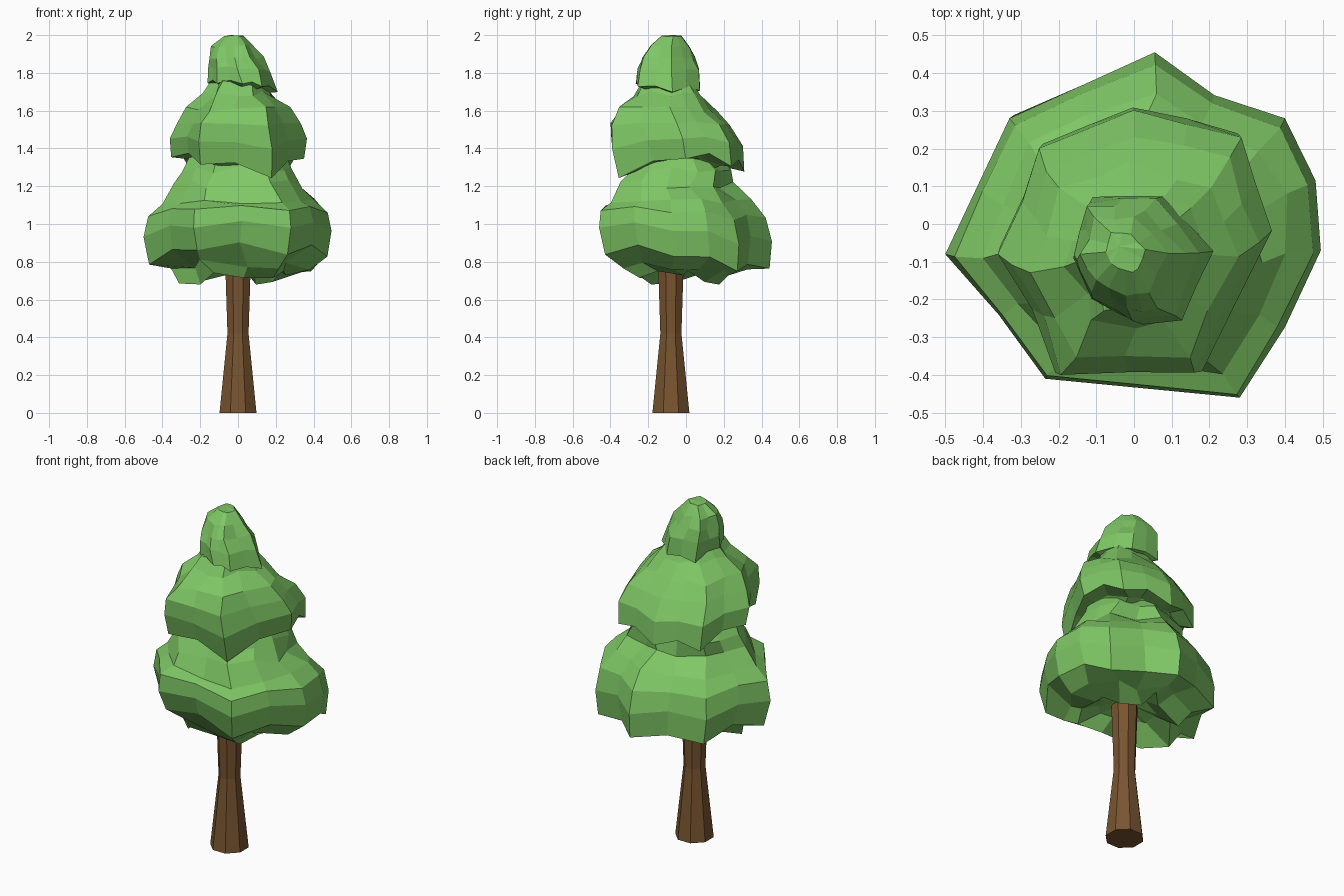
import bpy, math, random
from mathutils import Vector

if "Cube" in bpy.data.objects:
    bpy.data.objects.remove(bpy.data.objects["Cube"])

random.seed(4)


def material(name, color):
    m = bpy.data.materials.new(name)
    m.diffuse_color = color
    m.use_nodes = True
    m.node_tree.nodes["Principled BSDF"].inputs["Base Color"].default_value = m.diffuse_color
    return m


leaf = material("leaf_green", (0.21, 0.57, 0.13, 1))
bark = material("bark_brown", (0.19, 0.09, 0.03, 1))


def loft(name, rings, mat, bottom=None, top=None):
    """Join rings listed from top to bottom; close ends with a point or an n-gon."""
    n = len(rings[0])
    verts = [v for r in rings for v in r]
    faces = []
    for k in range(len(rings) - 1):
        for i in range(n):
            j = (i + 1) % n
            faces.append((k*n + i, (k+1)*n + i, (k+1)*n + j, k*n + j))
    base = (len(rings) - 1) * n
    if top:
        verts.append(top)
        t = len(verts) - 1
        faces += [(t, i, (i + 1) % n) for i in range(n)]
    else:
        faces.append(tuple(range(n)))
    if bottom:
        verts.append(bottom)
        b = len(verts) - 1
        faces += [(b, base + (i + 1) % n, base + i) for i in range(n)]
    else:
        faces.append(tuple(base + i for i in reversed(range(n))))
    me = bpy.data.meshes.new(name)
    me.from_pydata([tuple(v) for v in verts], [], faces)
    me.materials.append(mat)
    ob = bpy.data.objects.new(name, me)
    bpy.context.collection.objects.link(ob)
    return ob


def tier(name, center, corners, profile, mid_lift, top, bottom, jitter):
    """Leaf skirt: corners are (x, y, hem z shift, bulge of next midpoint);
    profile rows are (scale, z, droop weight, jitter weight, dx, dy)."""
    rings = []
    c = Vector(center)
    n = len(corners)
    for s, z, droop, jit, dx, dy in profile:
        ring = []
        for i in range(n):
            a, b = Vector(corners[i][:3]), Vector(corners[(i + 1) % n][:3])
            m = (a + b) / 2
            out = (m.xy - c).normalized() * corners[i][3]
            m += Vector((out.x, out.y, mid_lift))
            for p in (a, m):
                q = c + (p.xy - c) * s + Vector((dx, dy))
                d = [random.uniform(-1, 1) * jitter * jit for _ in range(3)]
                ring.append((q.x + d[0], q.y + d[1], z + p.z * droop + d[2]))
        # corners are listed clockwise from above; flip for outward faces
        rings.append(ring[::-1])
    return loft(name, rings, leaf, bottom, top)


# Trunk: flared eight-sided column
def trunk_ring(r, z):
    return [(r * math.cos(math.tau * (i + .5) / 8) * 1.06,
             -0.08 + r * math.sin(math.tau * (i + .5) / 8) * 1.06, z) for i in range(8)]


loft("trunk", [trunk_ring(0.072, 0.88), trunk_ring(0.057, 0.42), trunk_ring(0.1, 0)], bark)

# Lower leaf tier
tier("lower_foliage", (0, -0.03),
     [(-0.50, -0.08, -0.01, 0), (-0.33, 0.28, -0.04, 0), (0.055, 0.455, -0.04, -.03),
      (0.40, 0.28, -0.06, .035), (0.495, -0.07, 0.03, .015), (0.28, -0.46, 0.05, 0),
      (-0.235, -0.41, 0.05, -.01)],
     [(0.50, 1.36, 0, .5, 0, -.02), (0.60, 1.29, 0, .8, 0, -.01), (0.67, 1.21, 0, .9, 0, -.03),
      (0.82, 1.12, 0, .6, 0, -.02), (0.96, 1.05, .5, .2, 0, -.01), (1.0, 0.94, .8, 0, 0, 0),
      (0.95, 0.80, 1, .5, 0, .015), (0.72, 0.75, .5, 1.5, 0, 0), (0.55, 0.71, 0, 1.8, 0, 0),
      (0.34, 0.78, 0, 1, 0, -.02)],
     0.045, (0, -0.05, 1.4), (0, -0.07, 0.84), 0.025)

# Middle leaf tier
tier("middle_foliage", (0, -0.05),
     [(-0.36, -0.06, 0.04, -.01), (-0.25, 0.22, -0.04, 0), (0, 0.32, -0.03, 0),
      (0.285, 0.25, 0.0, 0), (0.365, 0.0, 0.04, 0), (0.18, -0.37, -0.07, 0),
      (-0.21, -0.375, 0.01, -.02)],
     [(0.38, 1.76, 0, .4, 0, -.05), (0.50, 1.69, 0, .6, 0, -.055), (0.75, 1.605, 0, .6, 0, -.07),
      (0.90, 1.53, .1, .3, 0, -.05), (1.0, 1.43, .5, .1, 0, -.02), (0.97, 1.31, 1, .2, 0, 0),
      (0.74, 1.32, .5, .6, 0, 0), (0.50, 1.29, 0, .6, 0, 0)],
     0.04, (0, -0.08, 1.8), (0, -0.05, 1.32), 0.025)

# Top leaf tier
tier("upper_foliage", (0, -0.08),
     [(-0.16, -0.09, 0.04, 0), (-0.11, 0.075, 0.0, 0), (0.075, 0.075, 0.0, 0),
      (0.21, -0.07, -0.01, 0), (0.13, -0.255, 0.02, 0), (0.02, -0.27, 0.04, 0),
      (-0.11, -0.2, 0.04, 0)],
     [(0.30, 1.995, 0, .2, -.03, .01), (0.60, 1.94, 0, .4, -.04, .0), (0.78, 1.88, 0, .5, -.03, 0),
      (0.92, 1.81, .3, .4, -.015, 0), (1.0, 1.705, 1, .2, 0, 0), (0.65, 1.70, .5, .3, 0, 0)],
     0.02, (-0.04, -0.06, 2.0), (0, -0.08, 1.70), 0.02)
